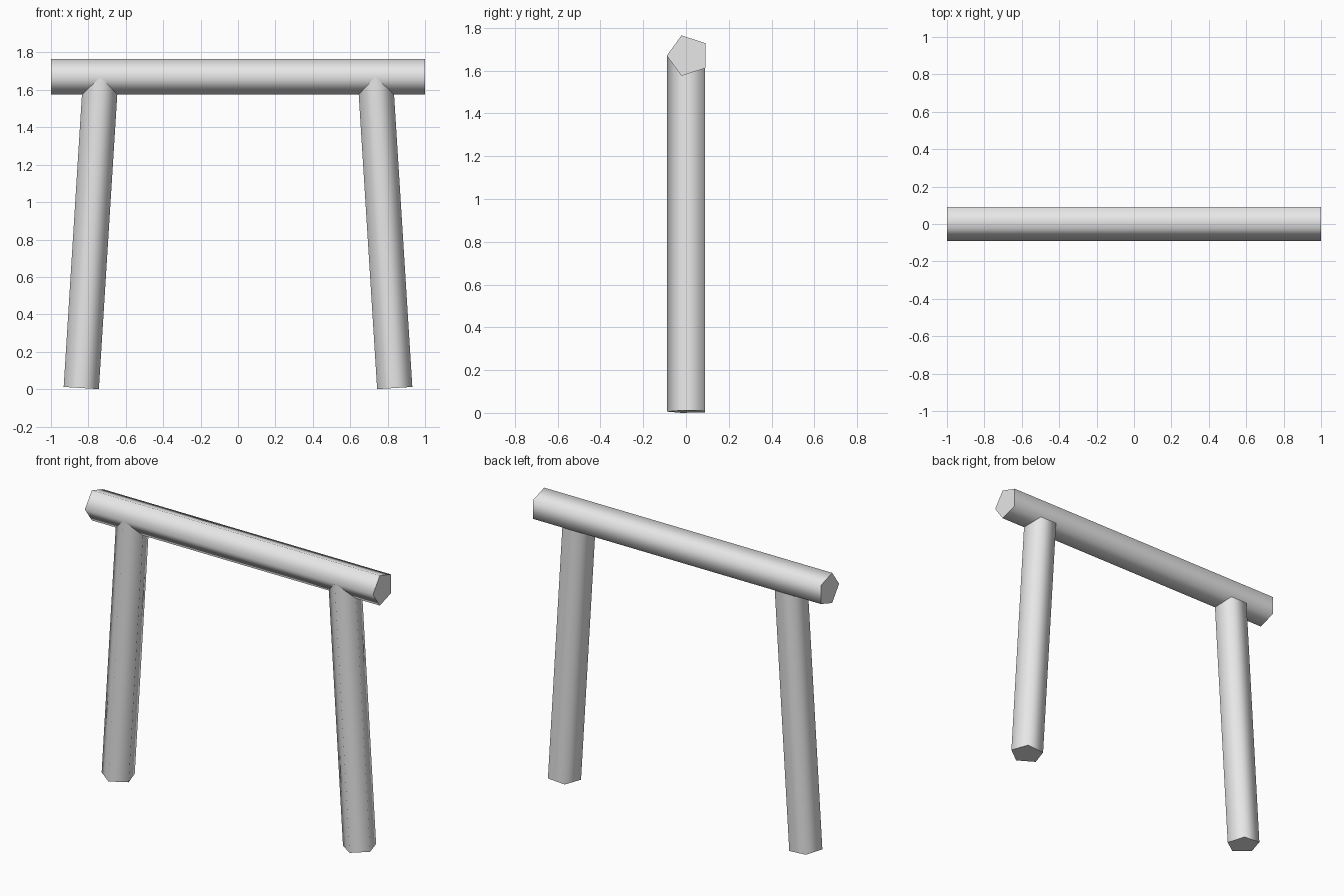
import bpy, bmesh, math
from mathutils import Vector

cube = bpy.data.objects.get("Cube")
if cube:
    bpy.data.objects.remove(cube, do_unlink=True)

SIDES = 5
RADIUS = 0.0995
OFFSET = 0.0095  # centres the pentagon's depth on y = 0

grey = bpy.data.materials.new("light_grey")
grey.use_nodes = True
colour = (0.8, 0.8, 0.8, 1)
grey.diffuse_color = colour
grey.node_tree.nodes["Principled BSDF"].inputs["Base Color"].default_value = colour


def log(name, start, end, radius=RADIUS):
    """Five-sided prism between two points, one ridge facing the front."""
    start, end = Vector(start), Vector(end)
    ridge = Vector((0, -1, 0))
    side = (end - start).normalized().cross(ridge)
    bm = bmesh.new()
    rings = []
    for centre in (start, end):
        ring = []
        for i in range(SIDES):
            a = math.tau * i / SIDES
            ring.append(bm.verts.new(centre + radius * (ridge * math.cos(a) + side * math.sin(a))))
        rings.append(ring)
    low, high = rings
    for i in range(SIDES):
        j = (i + 1) % SIDES
        bm.faces.new((low[i], low[j], high[j], high[i]))
    bm.faces.new(low[::-1])
    bm.faces.new(high)
    bmesh.ops.recalc_face_normals(bm, faces=bm.faces[:])
    mesh = bpy.data.meshes.new(name)
    bm.to_mesh(mesh)
    bm.free()
    mesh.materials.append(grey)
    obj = bpy.data.objects.new(name, mesh)
    bpy.context.collection.objects.link(obj)
    # Round shading along the log, sharp edges at the ends
    bpy.ops.object.select_all(action="DESELECT")
    obj.select_set(True)
    bpy.context.view_layer.objects.active = obj
    bpy.ops.object.shade_smooth_by_angle(angle=math.radians(80))
    return obj


# Horizontal top beam
log("top_beam", (-1, OFFSET, 1.67), (1, OFFSET, 1.67))

# Two legs leaning inwards, ending inside the beam
for name, s in (("left_leg", 1), ("right_leg", -1)):
    log(name, (s * 0.838, OFFSET, 0.006), (s * 0.734, OFFSET, 1.67), RADIUS - 0.0003)
